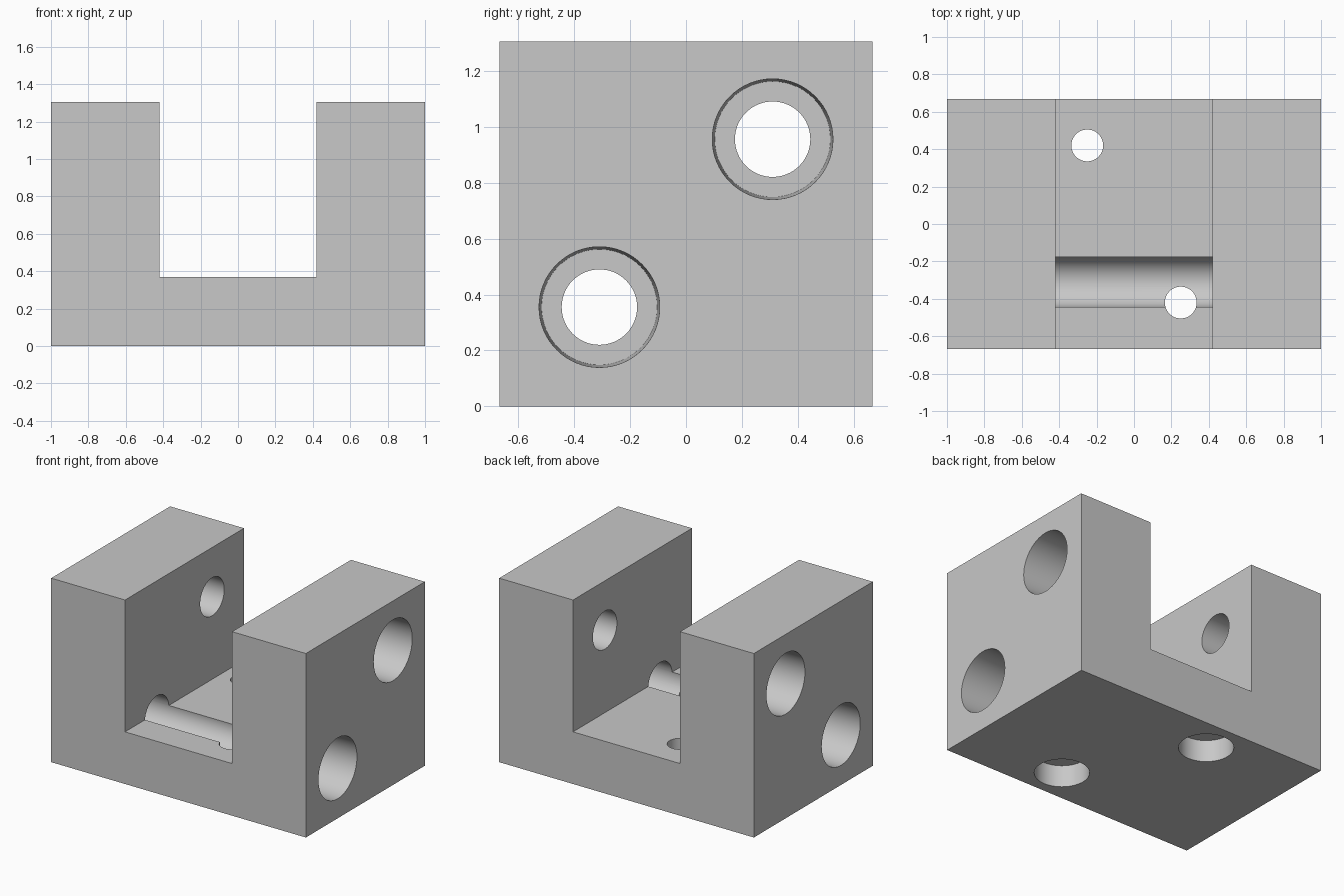
import bpy, bmesh, math
from mathutils import Matrix, Vector

old = bpy.data.objects.get("Cube")
if old:
    bpy.data.objects.remove(old, do_unlink=True)

HALF_X, HALF_Y, TOP = 1.0, 0.667, 1.306
SLOT, FLOOR = 0.42, 0.37

grey = bpy.data.materials.new("plain_grey")
grey.use_nodes = True
grey.diffuse_color = (0.58, 0.58, 0.58, 1)
grey.node_tree.nodes["Principled BSDF"].inputs["Base Color"].default_value = (0.58, 0.58, 0.58, 1)


def make_object(name, bm):
    bmesh.ops.recalc_face_normals(bm, faces=bm.faces[:])
    mesh = bpy.data.meshes.new(name)
    bm.to_mesh(mesh)
    bm.free()
    obj = bpy.data.objects.new(name, mesh)
    mesh.materials.append(grey)
    bpy.context.collection.objects.link(obj)
    return obj


def stepped_pin(name, profile, matrix, sides=64):
    """Solid of revolution about local z from (radius, height) pairs."""
    bm = bmesh.new()
    rings = []
    for r, h in profile:
        angles = [2 * math.pi * i / sides for i in range(sides)]
        rings.append([bm.verts.new((r * math.cos(a), r * math.sin(a), h)) for a in angles])
    for low, high in zip(rings, rings[1:]):
        for i in range(sides):
            j = (i + 1) % sides
            bm.faces.new((low[i], low[j], high[j], high[i]))
    bm.faces.new(rings[0])
    bm.faces.new(rings[-1])
    bm.transform(matrix)
    return make_object(name, bm)


# U-shaped block: front profile extruded from front to back
bm = bmesh.new()
right_half = [(HALF_X, 0), (HALF_X, TOP), (SLOT, TOP), (SLOT, FLOOR)]
outline = right_half + [(-x, z) for x, z in reversed(right_half)]
face = bm.faces.new([bm.verts.new((x, -HALF_Y, z)) for x, z in outline])
extruded = bmesh.ops.extrude_face_region(bm, geom=[face])["geom"]
bmesh.ops.translate(bm, vec=(0, 2 * HALF_Y, 0),
                    verts=[v for v in extruded if isinstance(v, bmesh.types.BMVert)])
block = make_object("slotted_block", bm)

cutters = []

# Cross holes with slightly tapered counterbores at both ends
BORE, STEP, OVER = 0.135, 0.66, 1.02
half = [(BORE, STEP), (0.207, STEP), (0.2165, OVER)]
cross_profile = [(r, -h) for r, h in reversed(half)] + half
turn = Matrix.Rotation(math.pi / 2, 4, 'Y')
for name, y, z in (("low", -0.31, 0.355), ("high", 0.31, 0.956)):
    cutters.append(stepped_pin(name + "_cross_hole_cutter", cross_profile,
                               Matrix.Translation(Vector((0, y, z))) @ turn))

# Vertical holes with counterbores underneath
screw_profile = [(0.177, -0.05), (0.177, 0.155), (0.085, 0.155), (0.085, 0.6)]
for name, side in (("front", 1), ("back", -1)):
    cutters.append(stepped_pin(name + "_screw_hole_cutter", screw_profile,
                               Matrix.Translation(Vector((0.25 * side, -0.42 * side, 0)))))

# Cut the holes and discard the cutters
bpy.context.view_layer.objects.active = block
for cutter in cutters:
    cutter.hide_render = True
    mod = block.modifiers.new(cutter.name, 'BOOLEAN')
    mod.operation = 'DIFFERENCE'
    mod.solver = 'EXACT'
    mod.object = cutter
    bpy.ops.object.modifier_apply(modifier=mod.name)
    bpy.data.objects.remove(cutter, do_unlink=True)

# Smooth bores, sharp edges
bpy.ops.object.select_all(action='DESELECT')
block.select_set(True)
bpy.context.view_layer.objects.active = block
bpy.ops.object.shade_smooth_by_angle(angle=math.radians(30))
